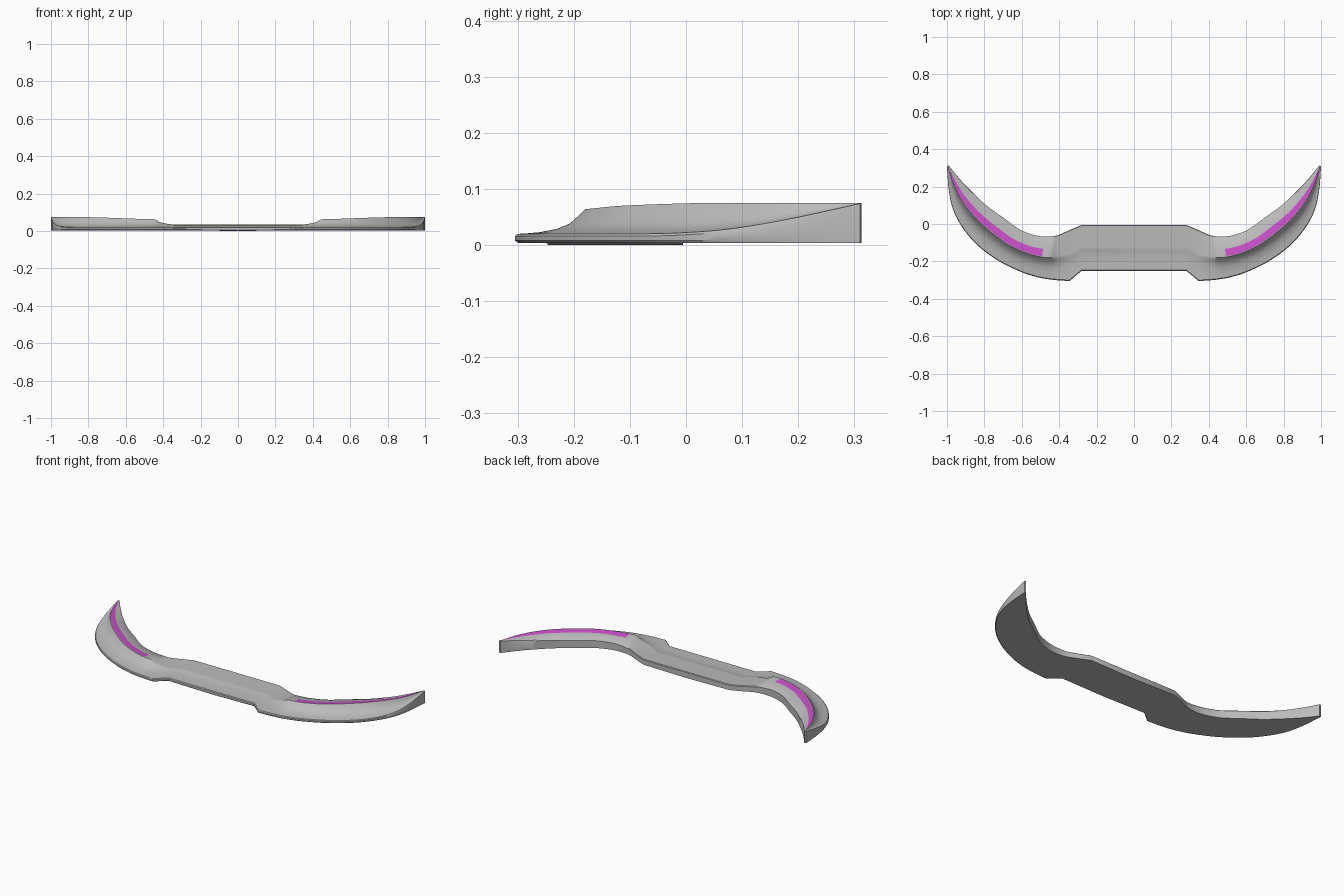
import bpy
import bmesh
from mathutils import Vector

cube = bpy.data.objects.get("Cube")
if cube:
    bpy.data.objects.remove(cube, do_unlink=True)


def make_material(name, colour):
    mat = bpy.data.materials.new(name)
    mat.use_nodes = True
    mat.diffuse_color = colour
    mat.node_tree.nodes["Principled BSDF"].inputs["Base Color"].default_value = colour
    return mat


grey = make_material("light grey", (0.5, 0.5, 0.5, 1))
magenta = make_material("magenta", (0.6, 0.08, 0.6, 1))

# Stations from centre to tip:
# front x, front y, back x, back y, lip height, crest height, back height
STATIONS = [Vector(row) for row in (
    (0, -.25, 0, -.005, .022, .032, .035),
    (.28, -.25, .28, -.005, .022, .032, .035),
    (.345, -.305, .34, -.03, .02, .033, .035),
    (.42, -.3, .40, -.057, .02, .045, .038),
    (.46, -.295, .435, -.065, .02, .062, .042),
    (.51, -.286, .475, -.067, .02, .064, .045),
    (.6, -.258, .53, -.06, .02, .066, .048),
    (.72, -.2, .61, -.03, .02, .07, .05),
    (.83, -.12, .7, .035, .02, .073, .052),
    (.91, -.03, .79, .1, .021, .075, .054),
    (.965, .07, .875, .18, .028, .075, .058),
    (.99, .18, .94, .25, .046, .075, .066),
    (1, .31, .99, .313, .074, .075, .074),
)]
FIRST_CURVED, STRIPE_START, STRIPE_END = 2, 5, 11.6
STEPS = 5


def catmull_rom(a, b, c, d, t):
    return 0.5 * (2 * b + (c - a) * t + (2 * a - 5 * b + 4 * c - d) * t ** 2
                  + (3 * b - a - 3 * c + d) * t ** 3)


def sample_stations():
    """Straight segments at the centre, smooth curve along the wing."""
    rows, last = [], len(STATIONS) - 1
    for i in range(last):
        b, c = STATIONS[i], STATIONS[i + 1]
        a = STATIONS[i - 1] if i > FIRST_CURVED else b
        d = STATIONS[min(i + 2, last)]
        steps = STEPS if i >= FIRST_CURVED else 1
        for k in range(steps):
            t = k / steps
            point = catmull_rom(a, b, c, d, t) if steps > 1 else b
            rows.append((i + t, point))
    rows.append((last, STATIONS[last]))
    return rows


# Top profile: fraction from front to back, fraction of the rise to the crest
SLOPE = ((.02, 0), (.15, .07), (.28, .2), (.38, .42), (.45, .75), (.5, 1))
STRIPE = (.52, .7)


def section(row):
    """Closed cross-section as points running over the top, then the wall."""
    fx, fy, bx, by, lip, crest, back = row
    floor = .004 * min(1, fx / .28)
    profile = [(.02, floor), (0, floor + .004), (0, lip - .004)]
    profile += [(f, lip + (crest - lip) * rise) for f, rise in SLOPE]
    for f in STRIPE:
        fall = ((f - .5) / .5) ** 1.4
        profile.append((f, crest + (back - crest) * fall))
    profile += [(.985, back), (1, back - .003), (1, floor)]
    front, rear = Vector((fx, fy)), Vector((bx, by))
    return [(*front.lerp(rear, f), z) for f, z in profile]


# Half of the wing, lofted through its sections
bm = bmesh.new()
rows = sample_stations()
loops = [[bm.verts.new(p) for p in section(row)] for _, row in rows]
count = len(loops[0])
stripe_column = 3 + len(SLOPE)
for (pos, _), inner, outer in zip(rows, loops, loops[1:]):
    for j in range(count):
        k = (j + 1) % count
        face = bm.faces.new((inner[j], outer[j], outer[k], inner[k]))
        face.smooth = True
        if j == stripe_column and STRIPE_START <= pos < STRIPE_END:
            face.material_index = 1
bm.faces.new(loops[-1])
bmesh.ops.recalc_face_normals(bm, faces=bm.faces)

# The open centre can mislead the normals, so check the floor points down
floor_face = min(bm.faces, key=lambda f: f.calc_center_median().z)
if floor_face.normal.z > 0:
    bmesh.ops.reverse_faces(bm, faces=bm.faces)

# Mirror to the other side
copy = bmesh.ops.duplicate(bm, geom=bm.verts[:] + bm.edges[:] + bm.faces[:])["geom"]
for v in copy:
    if isinstance(v, bmesh.types.BMVert):
        v.co.x = -v.co.x
bmesh.ops.reverse_faces(bm, faces=[f for f in copy if isinstance(f, bmesh.types.BMFace)])
bmesh.ops.remove_doubles(bm, verts=bm.verts, dist=.0001)

mesh = bpy.data.meshes.new("front_wing")
bm.to_mesh(mesh)
bm.free()
mesh.materials.append(grey)
mesh.materials.append(magenta)
wing = bpy.data.objects.new("front_wing", mesh)
bpy.context.collection.objects.link(wing)
bpy.ops.object.select_all(action="DESELECT")
wing.select_set(True)
bpy.context.view_layer.objects.active = wing
bpy.ops.object.shade_smooth_by_angle(angle=.6)
